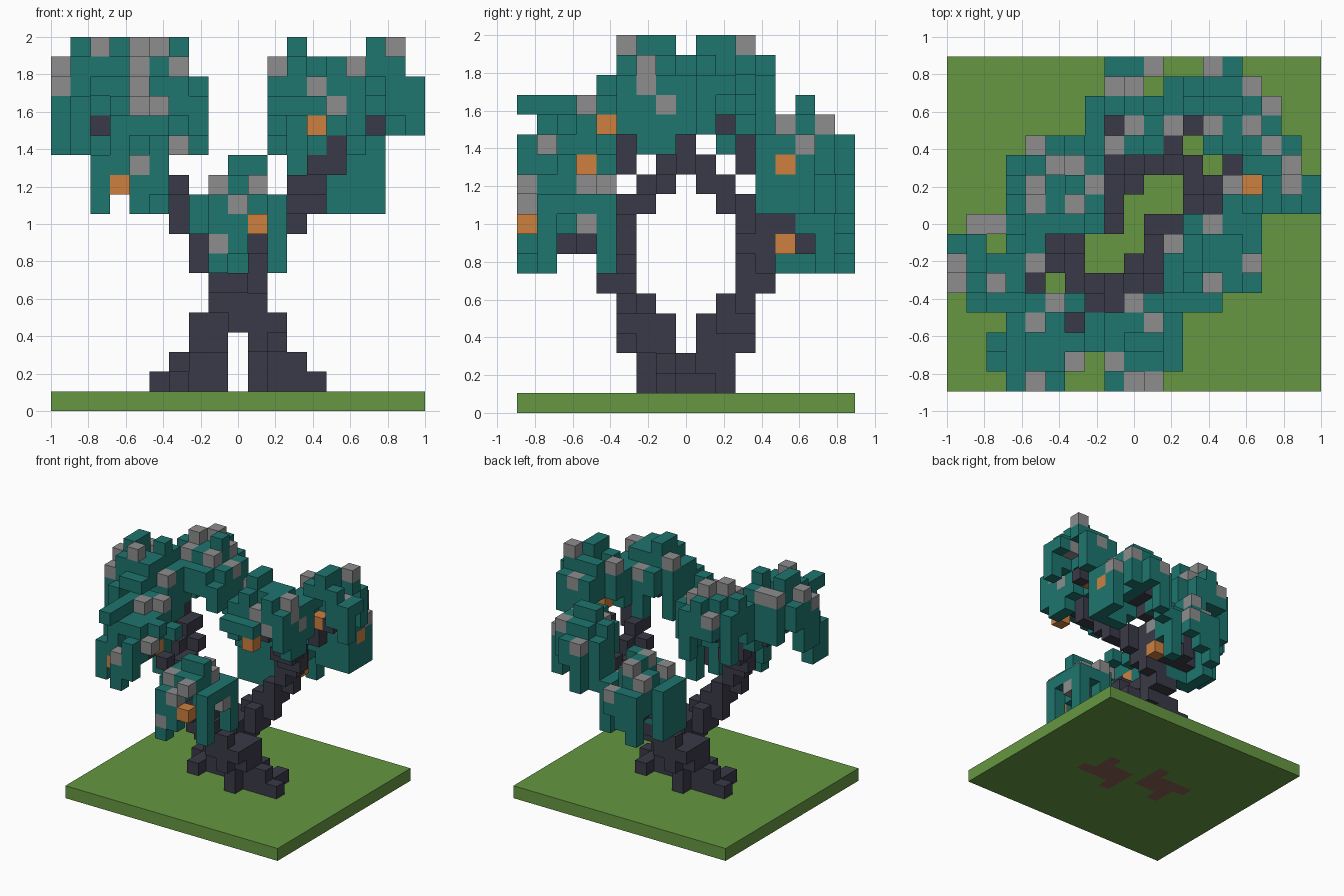
import bpy, bmesh, random
from mathutils import Vector

cube = bpy.data.objects.get("Cube")
if cube:
    bpy.data.objects.remove(cube)

random.seed(4)
S = 2 / 19          # edge of one block
cells = {}          # (u, v, k) -> (part name, material name)

COLOURS = {
    "grass_green": (0.132, 0.31, 0.054),
    "root_brown": (0.25, 0.12, 0.09),
    "dark_bark": (0.042, 0.042, 0.065),
    "teal_leaf": (0.013, 0.178, 0.158),
    "grey_blossom": (0.27, 0.27, 0.27),
    "orange_fruit": (0.61, 0.215, 0.05),
}


def make_material(name, rgb):
    mat = bpy.data.materials.new(name)
    mat.use_nodes = True
    mat.diffuse_color = (*rgb, 1)
    bsdf = next(n for n in mat.node_tree.nodes if n.type == "BSDF_PRINCIPLED")
    bsdf.inputs["Base Color"].default_value = (*rgb, 1)
    return mat


MATS = {name: make_material(name, rgb) for name, rgb in COLOURS.items()}


def fill(part, mat, box):
    """Fill a block range (u0, u1, v0, v1, k0, k1); the first owner keeps a cell."""
    u0, u1, v0, v1, k0, k1 = box
    for u in range(u0, u1 + 1):
        for v in range(v0, v1 + 1):
            for k in range(k0, k1 + 1):
                cells.setdefault((u, v, k), (part, mat))


def turned(box):
    """The same range turned half round the vertical axis."""
    u0, u1, v0, v1, k0, k1 = box
    return (-u1, -u0, -v1, -v0, k0, k1)


# Fruit under the clumps, and blossoms on their hanging sides
for cell in [(1, -8, 9), (-6, -7, 11), (4, -4, 14), (-4, -5, 12),
             (7, 5, 12), (2, 5, 8), (6, 2, 14)]:
    cells[cell] = ("fruit", "orange_fruit")
for cell in [(-1, -8, 8), (6, -2, 16), (5, -3, 15), (6, -1, 15), (2, -5, 9)]:
    cells[cell] = ("side_blossoms", "grey_blossom")

# One twisting stem; its twin is the same stem turned half round
ROOTS = [(1, 4, -1, -1, 1, 1), (1, 3, 0, 0, 1, 1), (3, 3, 1, 1, 1, 1),
         (1, 1, -2, -2, 1, 1)]
STEM = [(1, 3, -1, -1, 2, 2), (1, 2, 0, 0, 2, 2), (1, 1, -2, -2, 2, 2),
        (1, 2, -2, -1, 3, 3), (1, 1, -3, -3, 3, 3), (1, 2, -3, -1, 4, 4),
        (0, 0, -3, -2, 4, 5), (-1, 1, -3, -3, 5, 5),
        (-1, 0, -4, -3, 6, 6), (-1, -1, -4, -3, 7, 7), (-2, -2, -4, -4, 7, 8),
        (-2, -2, -3, -3, 8, 8), (-3, -2, -3, -3, 9, 9), (-3, -3, -3, -2, 10, 10),
        (-4, -4, -2, -2, 10, 11), (-4, -3, -1, -1, 11, 11), (-4, -4, -1, 0, 12, 12),
        (-5, -5, 0, 0, 12, 13)]
TWIGS = [(-1, 0, -5, -5, 8, 8), (0, 0, -6, -6, 8, 9), (1, 1, -5, -5, 8, 9),
         (-2, -2, -5, -5, 9, 9), (-2, -2, -4, -4, 9, 10), (-3, -3, -5, -5, 11, 11),
         (-4, -4, -6, -5, 12, 12), (-5, -5, -3, -3, 12, 13),
         (-7, -6, -2, -2, 14, 14), (-4, -4, 2, 2, 14, 14)]
for side, place in (("front", lambda b: b), ("back", turned)):
    for part, boxes in (("roots", ROOTS), ("stem", STEM), ("twigs", TWIGS)):
        for box in boxes:
            fill(f"{side}_{part}", "dark_bark", place(box))
    for box in ROOTS:   # the roots reach down through the ground
        fill(f"{side}_root_base", "root_brown", place(box[:4] + (0, 0)))

# Ground slab
fill("ground", "grass_green", (-9, 9, -8, 8, 0, 0))

# Leaf clumps: centre, crown height, plan from back to front. Letters a to d
# count down from the crown; e to h do the same but are one block thick;
# capitals carry a blossom; . is open
CLUMPS = {
    "front_low": (0, -6, 12, "..Bgc cbbBc cbaag .Bbfc .cCF."),
    "front_middle": (-5, -6, 15, "..bAg .aAb. cabbf dabbG .eDc."),
    "right_outer": (-7, -2, 18, ".BBbc ca.ac BabbC CbAb. .dgcd"),
    "right_inner": (-4, 2, 18, ".Cbc. cbABc bAbaC cBbBc .dccd"),
    "back_low": (0, 6, 12, ".ccC. .BA.c cbabc c.AaG cBbc."),
    "back_middle": (5, 6, 15, ".Cc.. cbbB. baabC .BbBc .cbCc"),
    "left_outer": (7, 2, 18, ".cCc. .bbA. B.aCg cbabc cc..."),
    "left_inner": (4, -2, 18, ".cCcd Babbc cabbB cbCbc ddh.."),
}
for name, (cu, cv, peak, plan) in CLUMPS.items():
    part = f"{name}_leaves"
    for dv, row in zip((2, 1, 0, -1, -2), plan.split()):
        for du, mark in zip(range(-2, 3), row):
            if mark == ".":
                continue
            u, v = cu + du, cv + dv
            level = "abcdefgh".index(mark.lower())
            top = low = peak - level % 4
            # the rim droops in fringes around a hollow underside
            if level < 4:
                rim = du * du + dv * dv >= 4
                low = min(top, peak - random.choice((3, 4, 5, 5) if rim else (1, 2, 3, 3)))
            if mark.isupper():
                cells.setdefault((u, v, top), (part, "grey_blossom"))
            fill(part, "teal_leaf", (u, u, v, v, low, top))

# Turn the blocks into meshes, keeping only outer faces
SIDES = [(axis, sign) for axis in range(3) for sign in (-1, 1)]


def build_part(part):
    bm = bmesh.new()
    slots = []
    for cell, (owner, mat) in cells.items():
        if owner != part:
            continue
        if mat not in slots:
            slots.append(mat)
        centre = Vector((cell[0], cell[1], cell[2] + 0.5)) * S
        for axis, sign in SIDES:
            beside = list(cell)
            beside[axis] += sign
            if tuple(beside) in cells:
                continue
            n, a, b = Vector(), Vector(), Vector()
            n[axis] = sign
            a[(axis + 1) % 3] = 1
            b[(axis + 2) % 3] = sign
            corners = [centre + (n + a * p + b * q) * S / 2
                       for p, q in ((-1, -1), (1, -1), (1, 1), (-1, 1))]
            face = bm.faces.new([bm.verts.new(c) for c in corners])
            face.material_index = slots.index(mat)
    bmesh.ops.remove_doubles(bm, verts=bm.verts, dist=S / 100)
    mesh = bpy.data.meshes.new(part)
    bm.to_mesh(mesh)
    bm.free()
    for mat in slots:
        mesh.materials.append(MATS[mat])
    bpy.context.collection.objects.link(bpy.data.objects.new(part, mesh))


for part in dict.fromkeys(owner for owner, _ in cells.values()):
    build_part(part)
